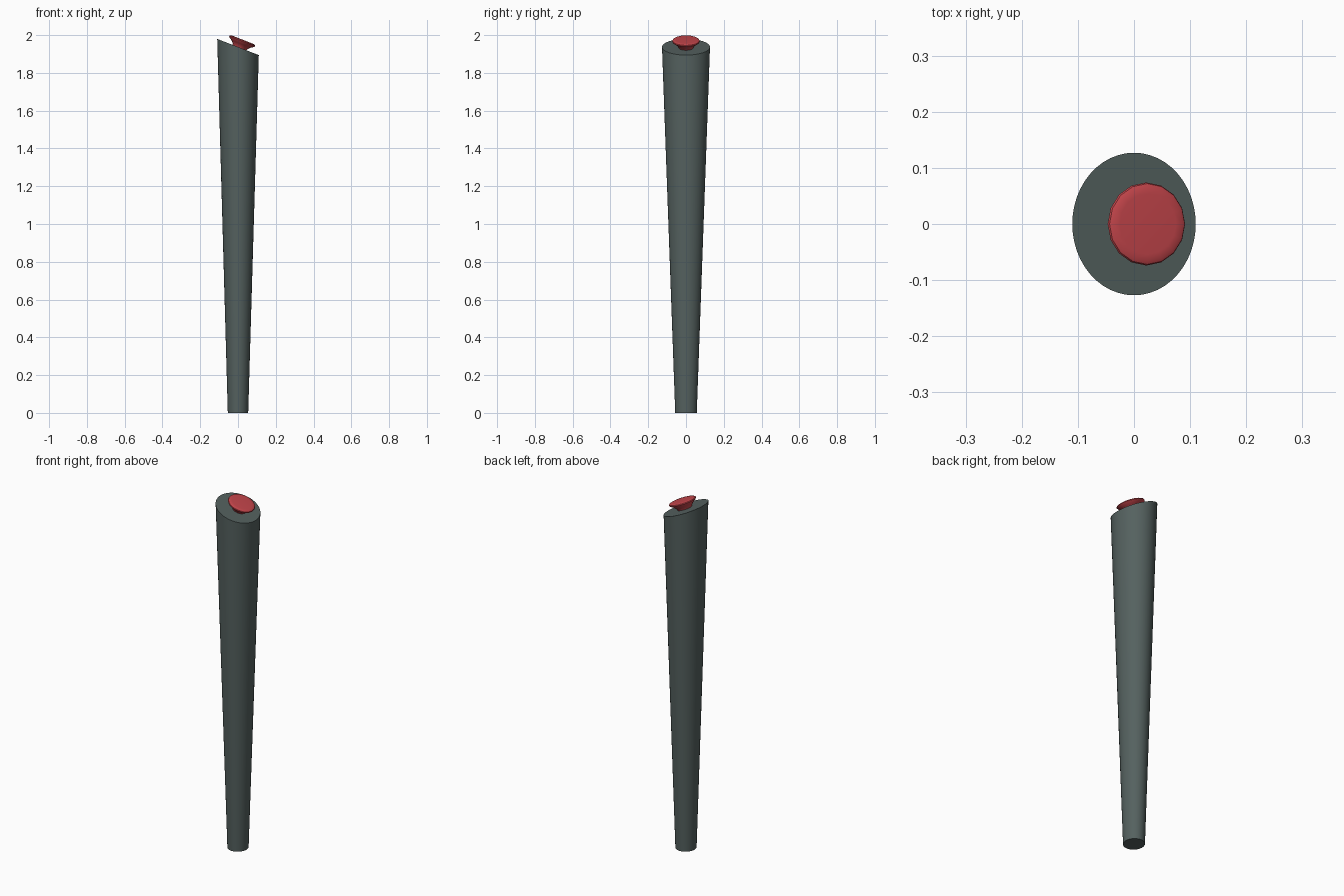
import bpy, bmesh, math
from mathutils import Matrix, Vector

if "Cube" in bpy.data.objects:
    bpy.data.objects.remove(bpy.data.objects["Cube"])

TILT = math.atan(0.39)


def loft(name, rings, color, matrix=None):
    """Skin a list of closed vertex rings and cap both ends."""
    bm = bmesh.new()
    loops = [[bm.verts.new(p) for p in ring] for ring in rings]
    n = len(loops[0])
    for a, b in zip(loops, loops[1:]):
        for i in range(n):
            j = (i + 1) % n
            bm.faces.new((a[i], a[j], b[j], b[i]))
    bm.faces.new(loops[0][::-1])
    bm.faces.new(loops[-1])
    if matrix:
        bm.transform(matrix)
    mesh = bpy.data.meshes.new(name)
    bm.to_mesh(mesh)
    bm.free()
    obj = bpy.data.objects.new(name, mesh)
    bpy.context.collection.objects.link(obj)
    mat = bpy.data.materials.new(name + "_color")
    mat.diffuse_color = color
    mat.use_nodes = True
    mat.node_tree.nodes["Principled BSDF"].inputs["Base Color"].default_value = mat.diffuse_color
    mesh.materials.append(mat)
    bpy.context.view_layer.objects.active = obj
    obj.select_set(True)
    bpy.ops.object.shade_smooth_by_angle(angle=math.radians(35))
    obj.select_set(False)
    return obj


def ring(rx, ry, z, n, slope=0.0):
    pts = []
    for i in range(n):
        a = 2 * math.pi * i / n
        x = rx * math.cos(a)
        pts.append((x, ry * math.sin(a), z - slope * x))
    return pts


# tapered post with a slanted top
loft("post", [ring(0.054, 0.057, 0, 48), ring(0.11, 0.127, 1.937, 48, 0.39)],
     (0.09, 0.12, 0.115, 1))

# flared push button seated on the slanted face
profile = [(0.038, -0.004), (0.042, 0.008), (0.055, 0.021), (0.071, 0.032),
           (0.074, 0.037), (0.072, 0.041), (0.066, 0.044), (0.054, 0.045)]
seat = Matrix.Translation(Vector((0.0086, 0, 1.9336))) @ Matrix.Rotation(TILT, 4, 'Y')
loft("button", [ring(r, r, z, 16) for r, z in profile], (0.55, 0.06, 0.07, 1), seat)
